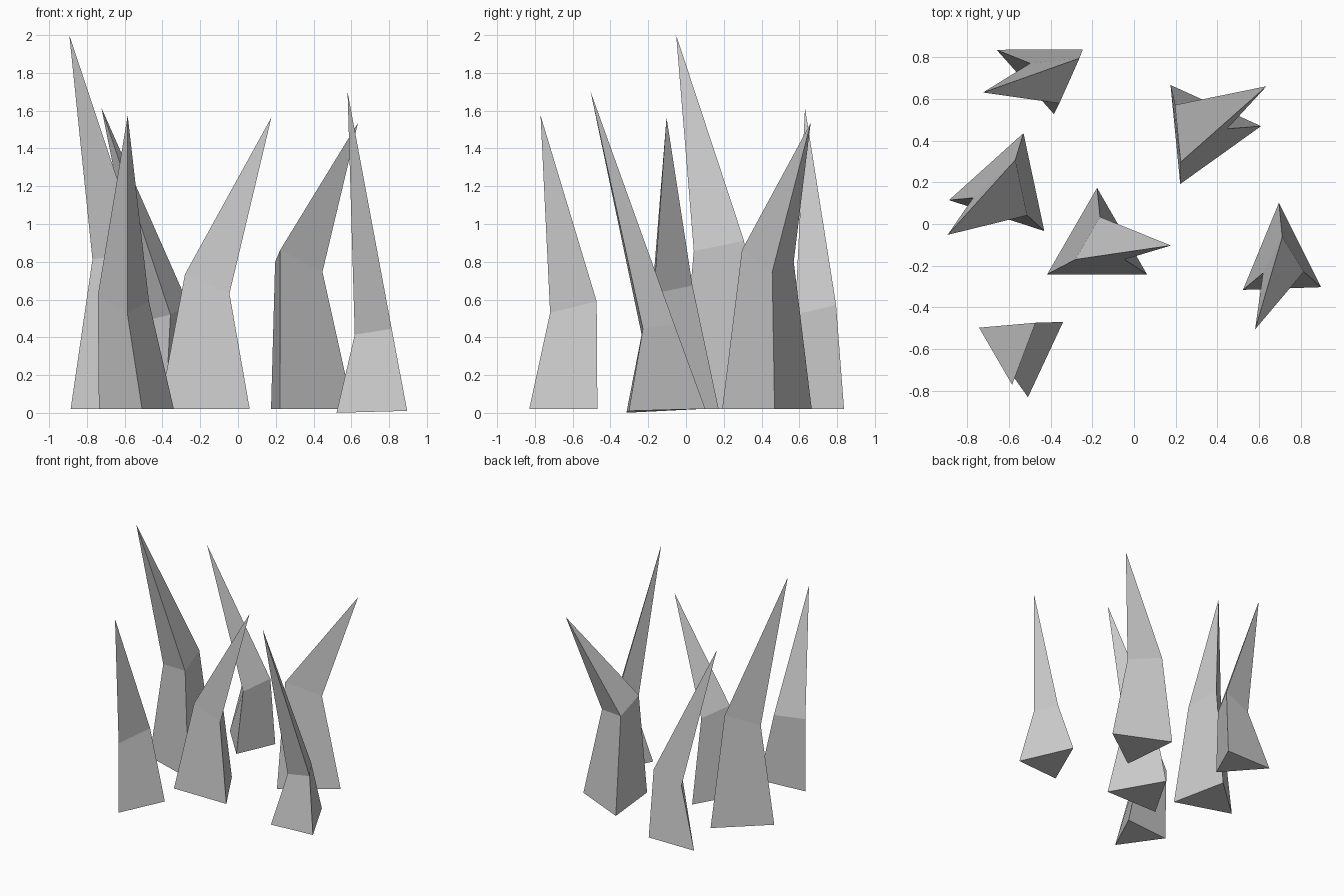
import bpy
import bmesh
from math import cos, sin, radians

if "Cube" in bpy.data.objects:
    bpy.data.objects.remove(bpy.data.objects["Cube"])


def ring(bm, centre, radius, angle, slope, stretch=1.0):
    """Three-sided ring on a tilted plane; stretch lengthens it along its first corner."""
    cx, cy, cz = centre
    a = radians(angle)
    verts = []
    for i in range(3):
        t = radians(120 * i)
        u, v = radius * cos(t) * stretch, radius * sin(t)
        dx, dy = u * cos(a) - v * sin(a), u * sin(a) + v * cos(a)
        verts.append(bm.verts.new((cx + dx, cy + dy, cz + slope[0] * dx + slope[1] * dy)))
    return verts


def spike(name, angle, base, base_r, mid, mid_r, slope, tip, stretch=1.0, base_slope=(0, 0)):
    """Bent three-sided spike: tapering lower prism, then a leaning point."""
    bm = bmesh.new()
    low = ring(bm, base, base_r, angle, base_slope, stretch)
    high = ring(bm, mid, mid_r, angle, slope)
    point = bm.verts.new(tip)
    bm.faces.new(low[::-1])
    for i in range(3):
        j = (i + 1) % 3
        bm.faces.new((low[i], low[j], high[j], high[i]))
        bm.faces.new((high[i], high[j], point))
    mesh = bpy.data.meshes.new(name)
    bm.to_mesh(mesh)
    bm.free()
    bpy.context.collection.objects.link(bpy.data.objects.new(name, mesh))


# Regular spikes
spike("front_spike", 35, (-.528, -.601, .02), .23,
      (-.600, -.563, .58), .157, (-.138, .31), (-.584, -.77, 1.575))
spike("centre_spike", 90, (-.177, -.103, .02), .276,
      (-.163, -.102, .68), .136, (-.435, -.04), (.177, -.103, 1.565))
spike("back_right_spike", 5.6, (.335, .442, .02), .275,
      (.289, .441, .803), .159, (-.33, -.26), (.635, .66, 1.535))
spike("tall_left_spike", 72, (-.615, .172, .02), .277,
      (-.617, .158, .86), .157, (.256, .257), (-.893, -.052, 2.0))

# Narrow spikes with a stretched foot
spike("right_spike", 92, (.704, -.172, .011), .216,
      (.714, -.175, .443), .113, (.15, .24), (.58, -.505, 1.70),
      stretch=1.27, base_slope=(.025, .04))
spike("back_left_spike", 156, (-.429, .7325, .02), .196,
      (-.372, .714, .526), .137, (.35, .073), (-.723, .63, 1.615), stretch=1.28)
